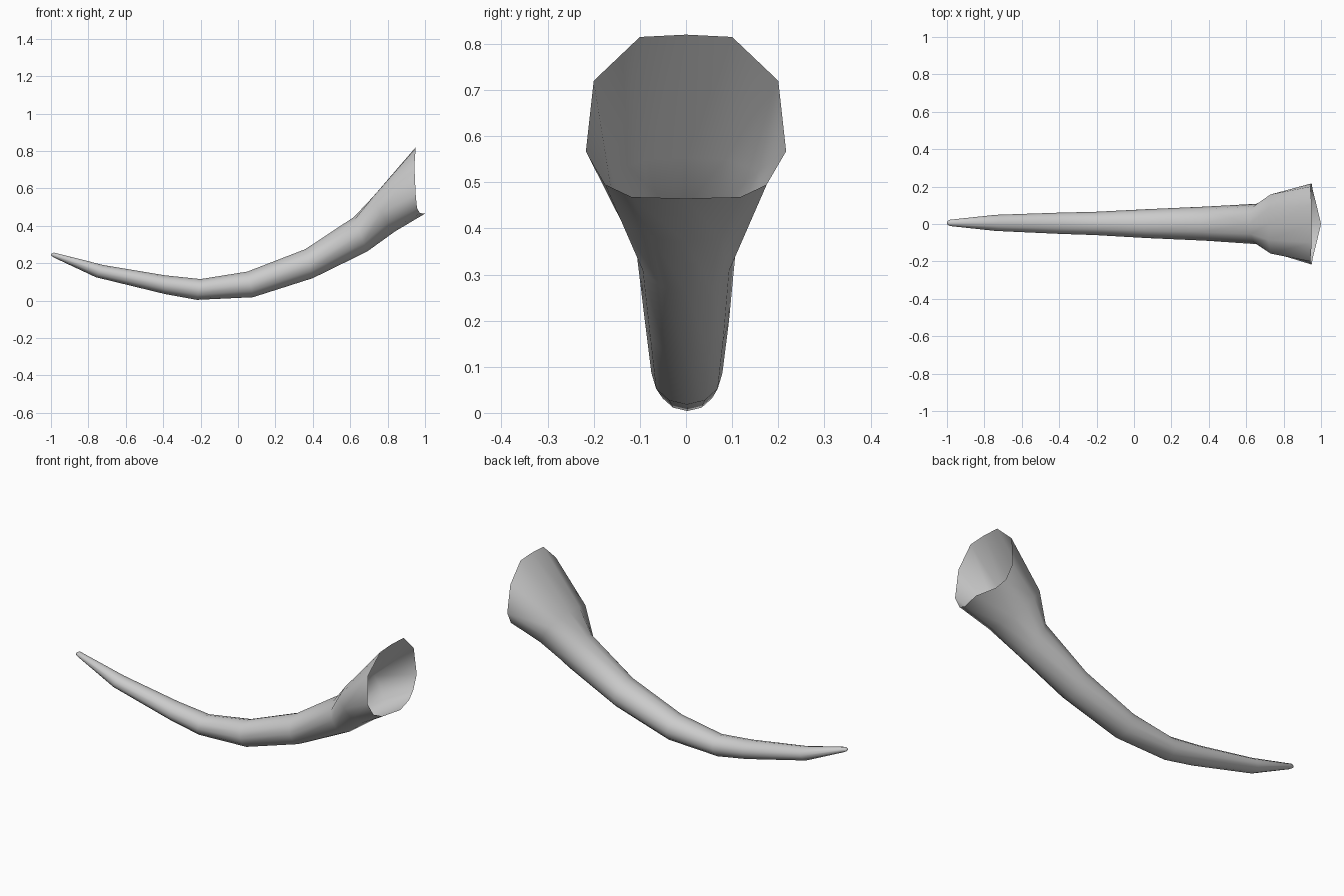
import bpy, bmesh, math

if "Cube" in bpy.data.objects:
    bpy.data.objects.remove(bpy.data.objects["Cube"])

# Horn sections: top (x, z), bottom (x, z), half width, sideways shift
SECTIONS = [
    ((-0.998, 0.250), (-0.996, 0.238), 0.010, 0.006),
    ((-0.985, 0.257), (-0.980, 0.228), 0.017, 0.006),
    ((-0.72, 0.190), (-0.76, 0.125), 0.043, 0.006),
    ((-0.39, 0.135), (-0.39, 0.035), 0.057, 0.004),
    ((-0.20, 0.115), (-0.22, 0.004), 0.062, 0.003),
    ((0.05, 0.155), (0.08, 0.018), 0.077, 0.002),
    ((0.36, 0.275), (0.40, 0.120), 0.091, 0.002),
    ((0.62, 0.447), (0.69, 0.262), 0.108, 0.0),
]
# Flared end, half outlines from top to bottom (x, y, z)
FLARE = [(0.72, 0, 0.553), (0.718, 0.085, 0.55), (0.73, 0.158, 0.525), (0.765, 0.160, 0.47),
         (0.80, 0.140, 0.415), (0.83, 0.075, 0.38), (0.84, 0, 0.37)]
MOUTH = [(0.95, 0, 0.82), (0.95, 0.10, 0.815), (0.943, 0.20, 0.72), (0.95, 0.217, 0.567),
         (0.957, 0.175, 0.495), (0.972, 0.118, 0.468), (1.0, 0, 0.465)]


def round_half(top, bottom, width):
    pts = []
    for i in range(7):
        a = math.pi * i / 6
        t = (1 - math.cos(a)) / 2
        pts.append((top[0] + (bottom[0] - top[0]) * t, width * math.sin(a),
                    top[1] + (bottom[1] - top[1]) * t))
    return pts


def full_ring(bm, half, shift=0.0):
    pts = half + [(x, -y, z) for x, y, z in half[-2:0:-1]]
    return [bm.verts.new((x, y + shift, z)) for x, y, z in pts]


# Curved horn, open at the wide mouth and closed at the tip
bm = bmesh.new()
rings = [full_ring(bm, round_half(t, b, w), s) for t, b, w, s in SECTIONS]
rings += [full_ring(bm, FLARE), full_ring(bm, MOUTH)]
for a, b in zip(rings, rings[1:]):
    for i in range(12):
        j = (i + 1) % 12
        bm.faces.new((a[i], a[j], b[j], b[i]))
tip = bm.verts.new((-1.0, 0.006, 0.244))
for i in range(12):
    bm.faces.new((rings[0][(i + 1) % 12], rings[0][i], tip))
bmesh.ops.recalc_face_normals(bm, faces=bm.faces)
# Make the outer wall face outwards
bm.normal_update()
top_face = max((f for f in bm.faces if abs(f.calc_center_median().x) < 0.3),
               key=lambda f: abs(f.normal.z) if f.calc_center_median().z > 0.1 else 0)
if top_face.normal.z < 0:
    bmesh.ops.reverse_faces(bm, faces=bm.faces)

mesh = bpy.data.meshes.new("horn")
bm.to_mesh(mesh)
bm.free()
horn = bpy.data.objects.new("horn", mesh)
bpy.context.collection.objects.link(horn)
grey = bpy.data.materials.new("light grey")
grey.diffuse_color = (0.6, 0.6, 0.6, 1)
grey.use_nodes = True
grey.node_tree.nodes["Principled BSDF"].inputs["Base Color"].default_value = grey.diffuse_color
mesh.materials.append(grey)

bpy.context.view_layer.objects.active = horn
horn.select_set(True)
bpy.ops.object.shade_smooth_by_angle(angle=math.radians(60))
